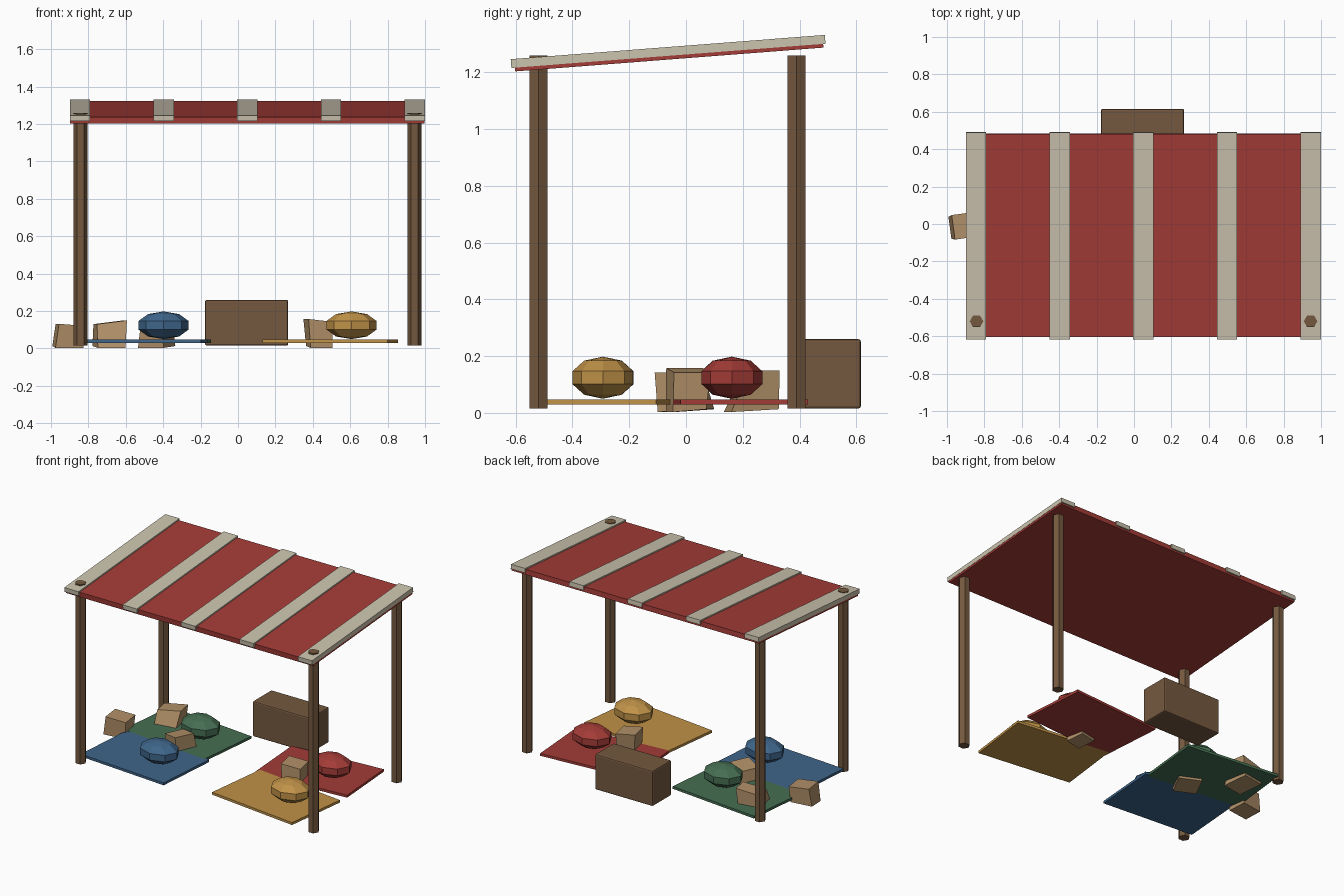
import bpy, bmesh, math
from mathutils import Matrix, Vector

if "Cube" in bpy.data.objects:
    bpy.data.objects.remove(bpy.data.objects["Cube"])


def lin(c):
    c /= 255
    return c / 12.92 if c <= 0.04045 else ((c + 0.055) / 1.055) ** 2.4


def material(name, r, g, b):
    m = bpy.data.materials.new(name)
    m.diffuse_color = (lin(r), lin(g), lin(b), 1)
    m.use_nodes = True
    m.node_tree.nodes["Principled BSDF"].inputs["Base Color"].default_value = m.diffuse_color
    return m


RED = material("red cloth", 164, 60, 55)
CREAM = material("cream cloth", 203, 195, 174)
WOOD = material("brown wood", 116, 88, 63)
TAN = material("tan block", 178, 145, 105)
YELLOW = material("ochre cloth", 192, 146, 72)
BLUE = material("blue cloth", 62, 101, 138)
GREEN = material("green cloth", 70, 110, 82)


def finish(name, bm, mat, loc=(0, 0, 0), rot=(0, 0, 0)):
    bmesh.ops.recalc_face_normals(bm, faces=bm.faces)
    mesh = bpy.data.meshes.new(name)
    bm.to_mesh(mesh)
    bm.free()
    mesh.materials.append(mat)
    ob = bpy.data.objects.new(name, mesh)
    ob.location, ob.rotation_euler = loc, rot
    bpy.context.collection.objects.link(ob)
    return ob


def box(name, size, loc, mat, rot=(0, 0, 0)):
    bm = bmesh.new()
    bmesh.ops.create_cube(bm, size=1)
    bmesh.ops.scale(bm, vec=size, verts=bm.verts)
    return finish(name, bm, mat, loc, rot)


# four hexagonal posts
for x, side in ((-0.842, "left"), (0.944, "right")):
    for y, end in ((-0.52, "front"), (0.39, "back")):
        bm = bmesh.new()
        bmesh.ops.create_cone(bm, cap_ends=True, segments=6, radius1=0.0365,
                              radius2=0.0365, depth=1.245)
        # turn so that corners point along x
        if max(v.co.x for v in bm.verts) < 0.035:
            bmesh.ops.rotate(bm, verts=bm.verts, matrix=Matrix.Rotation(math.radians(30), 3, 'Z'))
        finish(f"{end}_{side}_post", bm, WOOD, (x, y, 0.6375))

# sloping awning with cream strips
tilt = (math.atan(0.0772), 0, 0)
box("awning", (1.895, 1.089, 0.035), (0.05, -0.06, 1.2625), RED, tilt)
for i in range(5):
    box(f"awning_strip_{i + 1}", (0.109, 1.11, 0.031),
        (0.05 + (i - 2) * 0.4475, -0.063, 1.2735), CREAM, tilt)

# wooden chest behind the seating
chest = box("chest", (0.444, 0.205, 0.245), (0.046, 0.5135, 0.1375), WOOD)
bev = chest.modifiers.new("soft edges", 'BEVEL')
bev.width, bev.segments = 0.009, 2


def cushion(name, x, y, mat):
    bm = bmesh.new()
    bmesh.ops.create_uvsphere(bm, u_segments=8, v_segments=5, radius=1)
    bmesh.ops.scale(bm, vec=(0.141, 0.1125, 0.074), verts=bm.verts)
    finish(name, bm, mat, (x, y, 0.124))


# rugs with a faceted cushion on each: centre, turn, cushion centre
for name, mat, cx, cy, turn, px, py in (
        ("blue", BLUE, -0.517, -0.28, -4.5, -0.398, -0.292),
        ("ochre", YELLOW, 0.4925, -0.2875, -7, 0.607, -0.293),
        ("green", GREEN, -0.504, 0.164, -6, -0.398, 0.16),
        ("red", RED, 0.4975, 0.18, 4.2, 0.607, 0.162)):
    box(f"{name}_rug", (0.675, 0.45, 0.017), (cx, cy, 0.0385), mat,
        (0, 0, math.radians(turn)))
    cushion(f"{name}_cushion", px, py, mat)


def block(name, x, y, size, turn, taper, lean, roll):
    """Irregular block: tapered, leaning box with an uneven top."""
    bm = bmesh.new()
    bmesh.ops.create_cube(bm, size=1)
    w, d, h = size
    for v in bm.verts:
        sx, sy, up = v.co.x, v.co.y, v.co.z > 0
        kx, ky = taper if up else (1, 1)
        v.co = Vector((sx * w * kx + (lean[0] if up else 0),
                       sy * d * ky + (lean[1] if up else 0),
                       v.co.z * h + (roll * sx if up else 0.01 * sy)))
    bmesh.ops.rotate(bm, verts=bm.verts, matrix=Matrix.Rotation(math.radians(turn), 3, 'Z'))
    low = min(v.co.z for v in bm.verts)
    finish(name, bm, TAN, (x, y, 0.003 - low))


# loose blocks lying around
block("block_outer_left", -0.91, -0.01, (0.15, 0.12, 0.118), 8, (0.95, 1.1), (0.015, 0.0), -0.012)
block("block_back_left", -0.69, 0.23, (0.15, 0.17, 0.132), 10, (1.08, 0.65), (0.012, 0.03), 0.02)
block("block_mid_left", -0.435, 0.0, (0.15, 0.15, 0.125), -25, (0.85, 0.9), (0.01, -0.02), 0.02)
block("block_mid_right", 0.435, 0.0, (0.12, 0.12, 0.142), 12, (1.1, 1.1), (-0.005, 0.01), -0.015)
